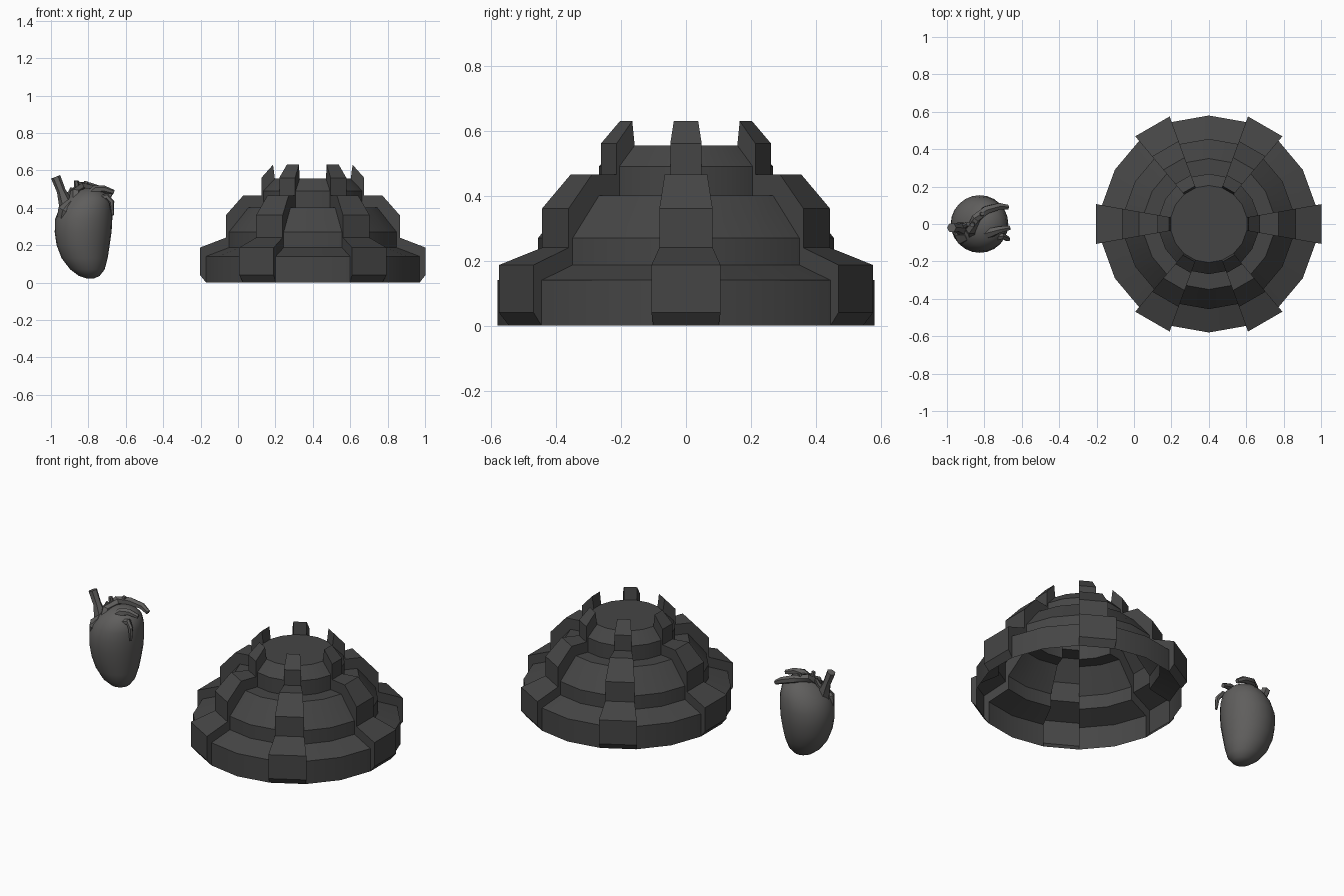
import bpy, bmesh, math
from mathutils import Vector

if "Cube" in bpy.data.objects:
    bpy.data.objects.remove(bpy.data.objects["Cube"])


def material(name, rgb):
    m = bpy.data.materials.new(name)
    m.diffuse_color = (*rgb, 1)
    m.use_nodes = True
    m.node_tree.nodes["Principled BSDF"].inputs["Base Color"].default_value = m.diffuse_color
    return m


DARK = material("dark_grey", (0.06, 0.06, 0.06))
GREY = material("warm_grey", (0.115, 0.112, 0.109))


def finish(name, bm, mat, angle):
    bmesh.ops.remove_doubles(bm, verts=bm.verts, dist=0.0005)
    bmesh.ops.recalc_face_normals(bm, faces=bm.faces)
    me = bpy.data.meshes.new(name)
    bm.to_mesh(me)
    bm.free()
    me.materials.append(mat)
    ob = bpy.data.objects.new(name, me)
    bpy.context.collection.objects.link(ob)
    bpy.ops.object.select_all(action='DESELECT')
    bpy.context.view_layer.objects.active = ob
    ob.select_set(True)
    bpy.ops.object.shade_smooth_by_angle(angle=math.radians(angle))
    return ob


# Tiered dome: 18-sided open shell, every third side is a raised rib
PANEL = [(.58, 0), (.58, .14), (.455, .187), (.455, .27), (.35, .4),
         (.268, .4), (.268, .49), (.206, .555)]
RIB = [(.58, 0), (.612, .04), (.612, .187), (.472, .24), (.472, .36), (.378, .465),
       (.279, .465), (.279, .56), (.216, .63), (.206, .555)]


def dome():
    bm = bmesh.new()

    def pt(p, deg):
        a = math.radians(deg)
        return bm.verts.new((0.4 + p[0] * math.cos(a), p[0] * math.sin(a), p[1]))

    for k in range(18):
        a, b = 20 * k - 10, 20 * k + 10
        prof = RIB if k % 3 == 0 else PANEL
        for p, q in zip(prof, prof[1:]):
            bm.faces.new([pt(p, a), pt(p, b), pt(q, b), pt(q, a)])
        if k % 3 == 0:  # rib side walls
            loop = RIB + PANEL[-2:0:-1]
            bm.faces.new([pt(p, a) for p in loop])
            bm.faces.new([pt(p, b) for p in reversed(loop)])
    bm.faces.new([pt(PANEL[-1], 20 * k - 10) for k in range(18)])  # roof
    finish("tiered_dome", bm, DARK, 22)


# Heart body: lofted rings (z, centre x, centre y, radius x, radius y)
def heart_body():
    rings = [(.022, -.79, -.01, .02, .02), (.035, -.795, -.01, .055, .055),
             (.07, -.805, -.008, .092, .09), (.13, -.82, -.003, .123, .118),
             (.20, -.828, 0, .142, .138), (.27, -.828, 0, .152, .151),
             (.34, -.825, 0, .153, .154), (.40, -.813, 0, .14, .145),
             (.45, -.797, 0, .115, .122), (.485, -.79, .002, .075, .085),
             (.505, -.79, .004, .025, .03)]
    n = 24
    bm = bmesh.new()
    loops = [[bm.verts.new((cx + rx * math.cos(2 * math.pi * i / n),
                            cy + ry * math.sin(2 * math.pi * i / n), z)) for i in range(n)]
             for z, cx, cy, rx, ry in rings]
    for lo, hi in zip(loops, loops[1:]):
        for i in range(n):
            j = (i + 1) % n
            bm.faces.new([lo[i], lo[j], hi[j], hi[i]])
    bm.faces.new(loops[0][::-1])
    bm.faces.new(loops[-1])
    finish("heart_body", bm, GREY, 50)


# Vessel: low-poly tube along points (x, y, z, radius)
def vessel(name, path, sides=6):
    bm = bmesh.new()
    pts = [Vector(p[:3]) for p in path]
    loops = []
    for k, c in enumerate(pts):
        t = (pts[min(k + 1, len(pts) - 1)] - pts[max(k - 1, 0)]).normalized()
        u = t.cross(Vector((0, 1, 0))).normalized()
        v = t.cross(u)
        loops.append([bm.verts.new(c + path[k][3] * (u * math.cos(2 * math.pi * i / sides)
                                                     + v * math.sin(2 * math.pi * i / sides)))
                      for i in range(sides)])
    for lo, hi in zip(loops, loops[1:]):
        for i in range(sides):
            j = (i + 1) % sides
            bm.faces.new([lo[i], lo[j], hi[j], hi[i]])
    bm.faces.new(loops[0])
    bm.faces.new(loops[-1])
    finish(name, bm, GREY, 35)


dome()
heart_body()
vessel("upper_vein", [(-.975, -.02, .565, .026), (-.945, -.02, .49, .024),
                      (-.915, -.025, .41, .042), (-.9, -.03, .33, .05)])
vessel("upper_vein_branch", [(-.925, -.02, .44, .016), (-.895, -.005, .48, .014),
                             (-.885, 0, .505, .012)])
vessel("right_atrium", [(-.88, -.06, .43, .03), (-.91, -.06, .38, .055),
                        (-.93, -.05, .32, .04), (-.94, -.045, .28, .015)])
vessel("main_artery_arch", [(-.865, -.06, .41, .035), (-.87, -.03, .48, .03),
                            (-.845, .03, .515, .026), (-.79, .075, .51, .024),
                            (-.72, .095, .49, .02), (-.675, .09, .465, .014)])
vessel("arch_branch_left", [(-.86, .0, .5, .015), (-.865, -.005, .545, .013)])
vessel("arch_branch_right", [(-.82, .05, .51, .014), (-.81, .055, .54, .012)])
vessel("lung_artery", [(-.81, -.06, .45, .03), (-.76, -.045, .495, .026),
                       (-.72, -.03, .5, .02), (-.665, -.02, .483, .013)])
vessel("lung_vein", [(-.75, -.07, .44, .022), (-.7, -.065, .46, .018),
                     (-.675, -.08, .43, .014), (-.67, -.085, .36, .008)])
